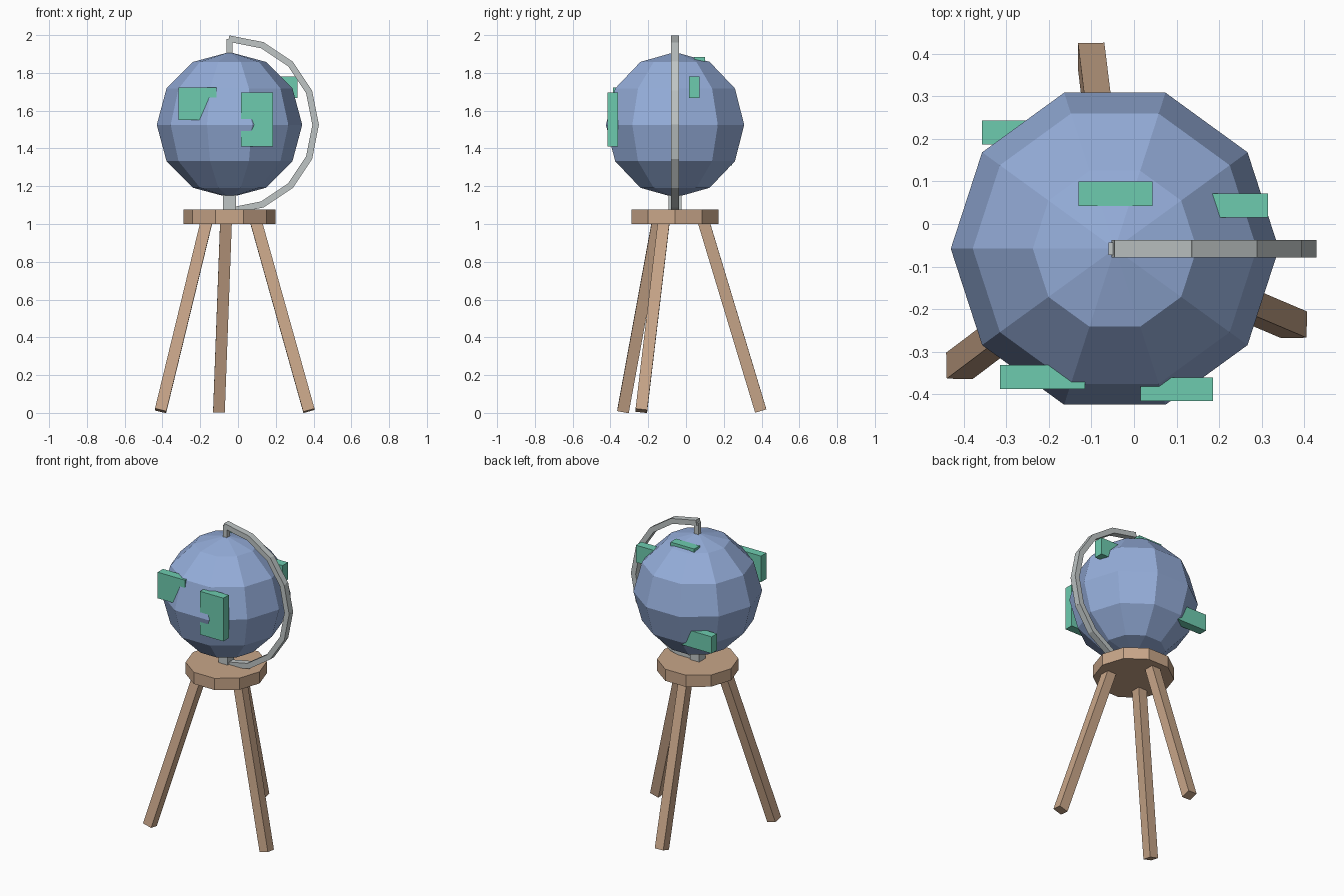
import bpy, bmesh, math
from mathutils import Vector, Matrix

if "Cube" in bpy.data.objects:
    bpy.data.objects.remove(bpy.data.objects["Cube"])

CX, CY, CZ = -0.045, -0.058, 1.525   # globe centre


def material(name, rgb):
    m = bpy.data.materials.new(name)
    m.diffuse_color = (*rgb, 1)
    m.use_nodes = True
    m.node_tree.nodes["Principled BSDF"].inputs["Base Color"].default_value = m.diffuse_color
    return m


BLUE = material("ocean blue", (0.30, 0.42, 0.70))
GREEN = material("land green", (0.155, 0.60, 0.43))
WOOD = material("light wood", (0.58, 0.38, 0.25))
METAL = material("grey metal", (0.52, 0.56, 0.56))


def finish(name, bm, mat):
    bmesh.ops.recalc_face_normals(bm, faces=bm.faces)
    me = bpy.data.meshes.new(name)
    bm.to_mesh(me)
    bm.free()
    me.materials.append(mat)
    ob = bpy.data.objects.new(name, me)
    bpy.context.collection.objects.link(ob)
    return ob


def add_box(bm, size, matrix):
    bmesh.ops.create_cube(bm, size=1, matrix=matrix @ Matrix.Diagonal((*size, 1)))


def box(name, lo, hi, mat):
    lo, hi = Vector(lo), Vector(hi)
    bm = bmesh.new()
    add_box(bm, hi - lo, Matrix.Translation((lo + hi) / 2))
    return finish(name, bm, mat)


def lathe(name, profile, sides, mat):
    """Turn (radius, z) points around the globe axis; radius 0 makes a pole."""
    bm = bmesh.new()
    rings = []
    for r, z in profile:
        n = sides if r > 1e-6 else 1
        rings.append([bm.verts.new((CX + r * math.cos(math.tau * i / sides),
                                    CY + r * math.sin(math.tau * i / sides), z))
                      for i in range(n)])
    for a, b in zip(rings, rings[1:]):
        for i in range(sides):
            j = (i + 1) % sides
            quad = [a[i % len(a)], a[j % len(a)], b[j % len(b)], b[i % len(b)]]
            bm.faces.new(list(dict.fromkeys(quad)))
    for ring in (rings[0], rings[-1]):
        if len(ring) > 1:
            bm.faces.new(ring)
    return finish(name, bm, mat)


# Globe: ten sides, six bands
R = 0.385
profile = [(0, CZ - R)]
profile += [(R * math.cos(math.radians(a)), CZ + R * math.sin(math.radians(a)))
            for a in range(-60, 61, 30)]
profile += [(0, CZ + R)]
lathe("globe", profile, 10, BLUE)

# Land blocks sunk into the globe
lands = [((-0.315, -0.387, 1.55), (-0.115, -0.331, 1.722)),
         ((0.015, -0.416, 1.41), (0.185, -0.360, 1.695)),
         ((0.14, 0.015, 1.667), (0.315, 0.072, 1.78)),
         ((-0.13, 0.042, 1.77), (0.043, 0.10, 1.884)),
         ((-0.357, 0.187, 1.31), (-0.14, 0.243, 1.42))]
for i, (lo, hi) in enumerate(lands):
    box(f"land_{i + 1}", lo, hi, GREEN)

# Curved bracket made of eight straight bars
bm = bmesh.new()
RB, STEP = 0.456, math.pi / 8
for i in range(8):
    a = (i + 0.5) * STEP
    rm = RB * math.cos(STEP / 2)
    pos = Matrix.Translation((CX + rm * math.sin(a), CY, CZ + rm * math.cos(a)))
    add_box(bm, (2 * RB * math.sin(STEP / 2) + 0.008, 0.042, 0.034),
            pos @ Matrix.Rotation(a, 4, 'Y'))
finish("bracket", bm, METAL)

# Pivot posts above and below the globe
box("top_pivot", (CX - 0.015, CY - 0.015, 1.88), (CX + 0.015, CY + 0.015, 1.98), METAL)
box("bottom_post", (CX - 0.034, CY - 0.034, 1.06), (CX + 0.034, CY + 0.034, 1.17), METAL)

# Round table plate
lathe("stand_plate", [(0.243, 1.0), (0.243, 1.077)], 10, WOOD)

# Three splayed legs
for i in range(3):
    a = math.radians(97 + 120 * i)
    out = Vector((math.cos(a), math.sin(a), 0))
    base = Vector((CX, CY, 0))
    foot = base + out * 0.457 + Vector((0, 0, 0.011))
    top = base + out * 0.15 + Vector((0, 0, 1.02))
    d = top - foot
    rot = Vector((0, 0, 1)).rotation_difference(d).to_matrix().to_4x4()
    bm = bmesh.new()
    add_box(bm, (0.062, 0.062, d.length), Matrix.Translation((foot + top) / 2) @ rot)
    finish(f"leg_{i + 1}", bm, WOOD)
